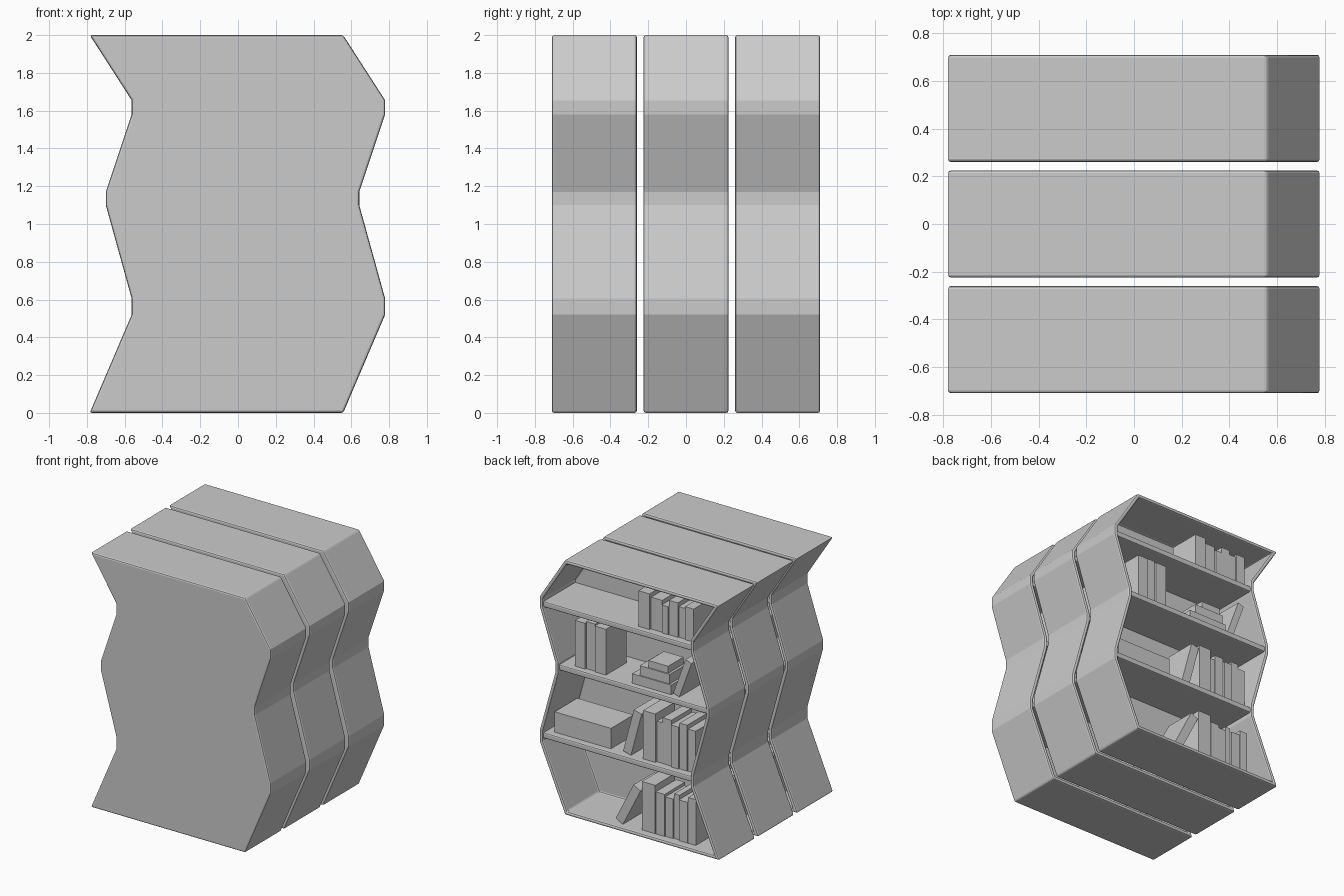
import bpy, bmesh, math, random
from mathutils import Matrix, Vector

if "Cube" in bpy.data.objects:
    bpy.data.objects.remove(bpy.data.objects["Cube"])

random.seed(4)
PITCH, DEPTH, WALL = 0.485, 0.45, 0.03
SHIFT = 1.342   # both zigzag sides share one line, moved across
LEFT = [(-0.785, 0), (-0.563, 0.52), (-0.563, 0.605), (-0.70, 1.10),
        (-0.70, 1.17), (-0.563, 1.58), (-0.563, 1.655), (-0.785, 2)]
parts = []


def finish(name, bm, bevel=0.0, segments=2):
    bmesh.ops.recalc_face_normals(bm, faces=bm.faces)
    me = bpy.data.meshes.new(name)
    bm.to_mesh(me)
    bm.free()
    ob = bpy.data.objects.new(name, me)
    bpy.context.collection.objects.link(ob)
    if bevel:
        m = ob.modifiers.new("bevel", 'BEVEL')
        m.width, m.segments = bevel, segments
        m.limit_method, m.angle_limit = 'ANGLE', math.radians(42)
    parts.append(ob)
    return ob


def add_box(bm, x0, x1, y0, y1, z0, z1, lean=0):
    """Box turned about its lower edge at x0; positive lean tips to -x."""
    size = Matrix.Diagonal((x1 - x0, y1 - y0, z1 - z0, 1))
    mid = Matrix.Translation(((x1 - x0) / 2, 0, (z1 - z0) / 2))
    turn = Matrix.Rotation(math.radians(-lean), 4, 'Y')
    place = Matrix.Translation((x0, (y0 + y1) / 2, z0))
    bmesh.ops.create_cube(bm, size=1, matrix=place @ turn @ mid @ size)


# zigzag case, hollowed from the open +y side
bm = bmesh.new()
outline = LEFT + [(x + SHIFT, z) for x, z in reversed(LEFT)]
face = bm.faces.new([bm.verts.new((x, -DEPTH / 2, z)) for x, z in outline])
ext = bmesh.ops.extrude_face_region(bm, geom=[face], use_keep_orig=True)
bmesh.ops.translate(bm, vec=(0, DEPTH, 0),
                    verts=[v for v in ext['geom'] if isinstance(v, bmesh.types.BMVert)])
bmesh.ops.recalc_face_normals(bm, faces=bm.faces)
mouth = max(bm.faces, key=lambda f: f.calc_center_median().y)
bmesh.ops.inset_region(bm, faces=[mouth], thickness=WALL, use_even_offset=True)
ext = bmesh.ops.extrude_face_region(bm, geom=[mouth])
bmesh.ops.translate(bm, vec=(0, -DEPTH + 0.045, 0),
                    verts=[v for v in ext['geom'] if isinstance(v, bmesh.types.BMVert)])
for f in [f for f in bm.faces if f.calc_center_median().y > DEPTH / 2 - 0.001 and len(f.verts) > 4]:
    bm.faces.remove(f)
finish("case", bm, 0.012)

# shelves at the three kinks
for name, xl, top in (("lower_shelf", -0.563, 0.59), ("middle_shelf", -0.70, 1.16),
                      ("upper_shelf", -0.563, 1.62)):
    bm = bmesh.new()
    add_box(bm, xl + 0.015, xl + SHIFT - 0.015, -0.19, 0.213, top - 0.045, top)
    finish(name, bm, 0.01)

FRONT = 0.17   # book spines


def row(bm, x, z, sizes):
    """Upright books from x towards -x, given (thickness, height)."""
    for w, h in sizes:
        add_box(bm, x - w, x - 0.004, FRONT - random.uniform(0.24, 0.28),
                FRONT - random.uniform(0, 0.02), z, z + h)
        x -= w


# bottom compartment: leaning book and upright row
bm = bmesh.new()
add_box(bm, 0.09, 0.16, -0.09, FRONT, WALL, 0.37, 27)
row(bm, -0.07, WALL, [(0.12, 0.38), (0.08, 0.33), (0.07, 0.31), (0.05, 0.35),
                      (0.08, 0.32), (0.07, 0.36)])
finish("bottom_books", bm)

# second compartment: storage box, leaning book and row
bm = bmesh.new()
add_box(bm, 0.20, 0.69, -0.12, 0.16, 0.59, 0.75)
finish("storage_box", bm)
bm = bmesh.new()
add_box(bm, 0.02, 0.09, -0.09, FRONT, 0.59, 0.95, 15)
row(bm, -0.08, 0.59, [(0.11, 0.38), (0.05, 0.32), (0.08, 0.36), (0.07, 0.33),
                      (0.07, 0.36), (0.07, 0.33)])
finish("second_books", bm)

# third compartment: tall books, flat stack and a leaning book
bm = bmesh.new()
row(bm, 0.51, 1.16, [(0.09, 0.36), (0.08, 0.37), (0.1, 0.36)])
add_box(bm, -0.33, 0.01, -0.08, FRONT, 1.16, 1.235)
add_box(bm, -0.31, -0.05, -0.07, FRONT - 0.01, 1.235, 1.31)
add_box(bm, -0.29, -0.12, -0.04, FRONT - 0.02, 1.31, 1.365)
add_box(bm, -0.40, -0.345, -0.08, FRONT, 1.16, 1.47, 20)
finish("third_books", bm)

# top compartment: row of smaller books
bm = bmesh.new()
row(bm, -0.04, 1.62, [(0.1, 0.28), (0.1, 0.25), (0.06, 0.22), (0.08, 0.27),
                      (0.06, 0.24), (0.08, 0.26)])
finish("top_books", bm)

# three identical units, one behind the other
for ob in list(parts):
    for i, label in ((0, "front"), (1, "middle"), (2, "rear")):
        unit = ob if i == 0 else ob.copy()
        if i:
            bpy.context.collection.objects.link(unit)
    # copies share the mesh and bevel settings
        unit.location = (0, (i - 1) * PITCH, 0)
        unit.name = f"{label}_{ob.name}" if i == 0 else f"{label}_{ob.name.removeprefix('front_')}"
